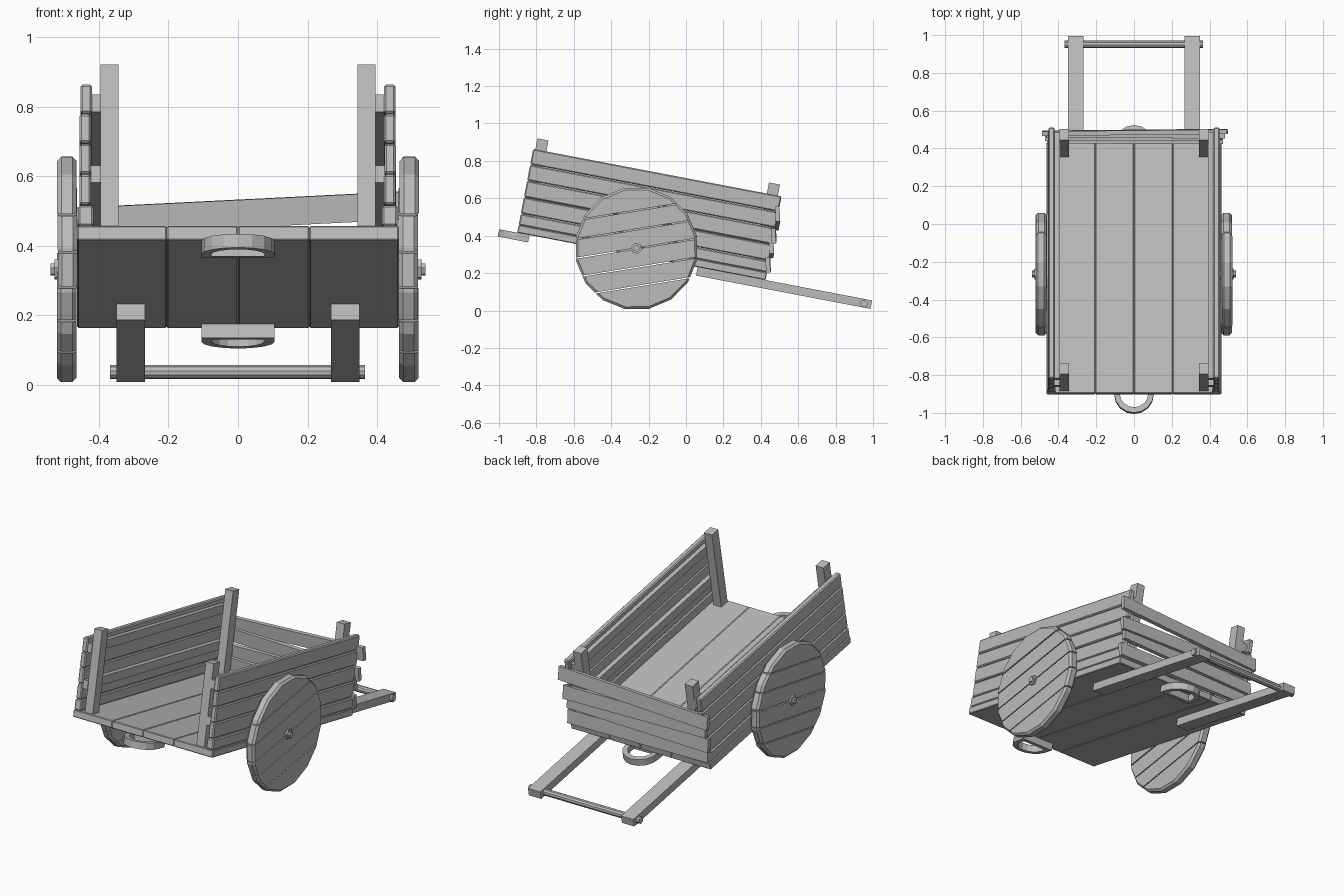
import bpy, bmesh, math, random
from mathutils import Matrix, Vector

random.seed(4)
if "Cube" in bpy.data.objects:
    bpy.data.objects.remove(bpy.data.objects["Cube"], do_unlink=True)

GREY = (0.5, 0.5, 0.5, 1)
mat = bpy.data.materials.new("weathered grey")
mat.use_nodes = True
mat.diffuse_color = GREY
mat.node_tree.nodes["Principled BSDF"].inputs["Base Color"].default_value = GREY

# The cart is built level around its axle, then tipped onto its handles
TIP = Matrix.Translation((0, -0.265, 0.332)) @ Matrix.Rotation(math.radians(-10.8), 4, 'X')


def finish(name, bm):
    bmesh.ops.recalc_face_normals(bm, faces=bm.faces)
    bm.transform(TIP)
    me = bpy.data.meshes.new(name)
    bm.to_mesh(me)
    bm.free()
    me.materials.append(mat)
    ob = bpy.data.objects.new(name, me)
    bpy.context.collection.objects.link(ob)
    return ob


def plank(name, x, y, z, bevel=0.0, turn=None):
    """Box between (min, max) pairs, with optional edge bevel and rotation."""
    bm = bmesh.new()
    bmesh.ops.create_cube(bm, size=1)
    bmesh.ops.scale(bm, vec=(x[1] - x[0], y[1] - y[0], z[1] - z[0]), verts=bm.verts)
    if bevel:
        bmesh.ops.bevel(bm, geom=bm.edges[:], offset=bevel, segments=1, affect='EDGES')
    if turn:
        bm.transform(turn)
    bm.transform(Matrix.Translation((sum(x) / 2, sum(y) / 2, sum(z) / 2)))
    return finish(name, bm)


def rod(bm, radius, x0, x1, sides):
    """Cylinder along x."""
    place = Matrix.Translation(((x0 + x1) / 2, 0, 0)) @ Matrix.Rotation(math.pi / 2, 4, 'Y')
    bmesh.ops.create_cone(bm, cap_ends=True, segments=sides, radius1=radius,
                          radius2=radius, depth=abs(x1 - x0), matrix=place)


# Floor planks
seams = [-0.462, -0.205, 0, 0.205, 0.462]
for i in range(4):
    plank(f"floor_plank_{i + 1}", (seams[i], seams[i + 1]), (-0.642, 0.71), (-0.037, 0.005), 0.004)

# Side walls, inner rails and corner posts, on both sides
rows = [0.005, 0.068, 0.158, 0.248, 0.335, 0.421]
for side, s in (("left", 1), ("right", -1)):
    def across(a, b):
        return tuple(sorted((s * a, s * b)))
    for i in range(5):
        shift = random.uniform(-0.002, 0.002)
        inner, outer = (0.415, 0.46) if i == 0 else (0.421, 0.454)
        plank(f"{side}_wall_board_{i + 1}", across(inner + shift, outer + shift),
              (-0.642, 0.71), (rows[i], rows[i + 1] - 0.002), 0.006)
    for i, z in enumerate((0.133, 0.34)):
        plank(f"{side}_inner_rail_{i + 1}", across(0.393, 0.423), (-0.635, 0.69), (z, z + 0.05))
    for end, y in (("front", -0.63), ("back", 0.63)):
        plank(f"{side}_{end}_post", across(0.343, 0.395), (y, y + 0.06), (0, 0.479))
    plank(f"{side}_handle_beam", across(0.267, 0.349), (0.34, 1.29), (-0.083, -0.037))

# Crooked overlapping slats closing the back
slats = [(0.05, 0.6, -0.46, 0.47), (0.135, -1.6, -0.47, 0.46),
         (0.21, 1.0, -0.465, 0.48), (0.298, -2.9, -0.485, 0.495)]
for i, (z, roll, x0, x1) in enumerate(slats):
    lean = Matrix.Rotation(math.radians(roll), 4, 'Y') @ Matrix.Rotation(math.radians(14), 4, 'X')
    plank(f"back_slat_{i + 1}", (x0, x1), (0.695, 0.719), (z - 0.04, z + 0.04), 0, lean)

# Crossbar between the handles
bm = bmesh.new()
rod(bm, 0.02, -0.368, 0.365, 10)
bm.transform(Matrix.Translation((0, 1.25, -0.062)))
finish("handle_crossbar", bm)


# D-shaped tow rings under each end
def d_outline(r, base, y, flip):
    pts = [(-r, base), (r, base)]
    pts += [(r * math.cos(a), r * math.sin(a)) for a in [math.pi * k / 8 for k in range(9)]]
    return [(px, y + flip * py) for px, py in pts]


def tow_ring(name, y, flip):
    bm = bmesh.new()
    loops = []
    for r, base in ((0.105, -0.06), (0.076, -0.03)):
        pts = d_outline(r, base, y, flip)
        for z in (-0.037, -0.077):
            loops.append([bm.verts.new((px, py, z)) for px, py in pts])
    n = len(loops[0])
    for a, b in ((0, 1), (2, 3), (0, 2), (1, 3)):
        for i in range(n):
            j = (i + 1) % n
            bm.faces.new((loops[a][i], loops[a][j], loops[b][j], loops[b][i]))
    finish(name, bm)


tow_ring("front_tow_ring", -0.635, -1)
tow_ring("back_tow_ring", 0.705, 1)

# Wheels: a chamfered disc sliced into slanted planks, with a hexagonal hub bolt
SLANT = Matrix.Rotation(math.radians(20), 4, 'X')
for side, s in (("left", 1), ("right", -1)):
    for i in range(6):
        bm = bmesh.new()
        rod(bm, 0.33, 0.463, 0.519, 16)
        rims = [e for e in bm.edges if abs(e.verts[0].co.x - e.verts[1].co.x) < 1e-4]
        bmesh.ops.bevel(bm, geom=rims, offset=0.012, segments=1, affect='EDGES')
        low, high = -0.35 + 0.1 * i + 0.05, -0.2 + 0.1 * i
        cuts = [(low, -1), (high, 1)]
        if i == 0:
            cuts = cuts[1:]
        if i == 5:
            cuts = cuts[:1]
        for level, way in cuts:
            normal = SLANT @ Vector((0, 0, way))
            point = SLANT @ Vector((0, 0, level - way * 0.003))
            cut = bmesh.ops.bisect_plane(bm, geom=bm.verts[:] + bm.edges[:] + bm.faces[:],
                                         plane_co=point, plane_no=normal, clear_outer=True)
            edges = [g for g in cut["geom_cut"] if isinstance(g, bmesh.types.BMEdge)]
            bmesh.ops.contextual_create(bm, geom=edges)
        bm.transform(Matrix.Translation((random.uniform(-0.002, 0.002), 0, 0)))
        bm.transform(Matrix.Diagonal((s, 1, 1, 1)))
        finish(f"{side}_wheel_plank_{i + 1}", bm)
    bm = bmesh.new()
    rod(bm, 0.03, s * 0.45, s * 0.528, 6)
    rod(bm, 0.018, s * 0.45, s * 0.539, 6)
    finish(f"{side}_hub_bolt", bm)
